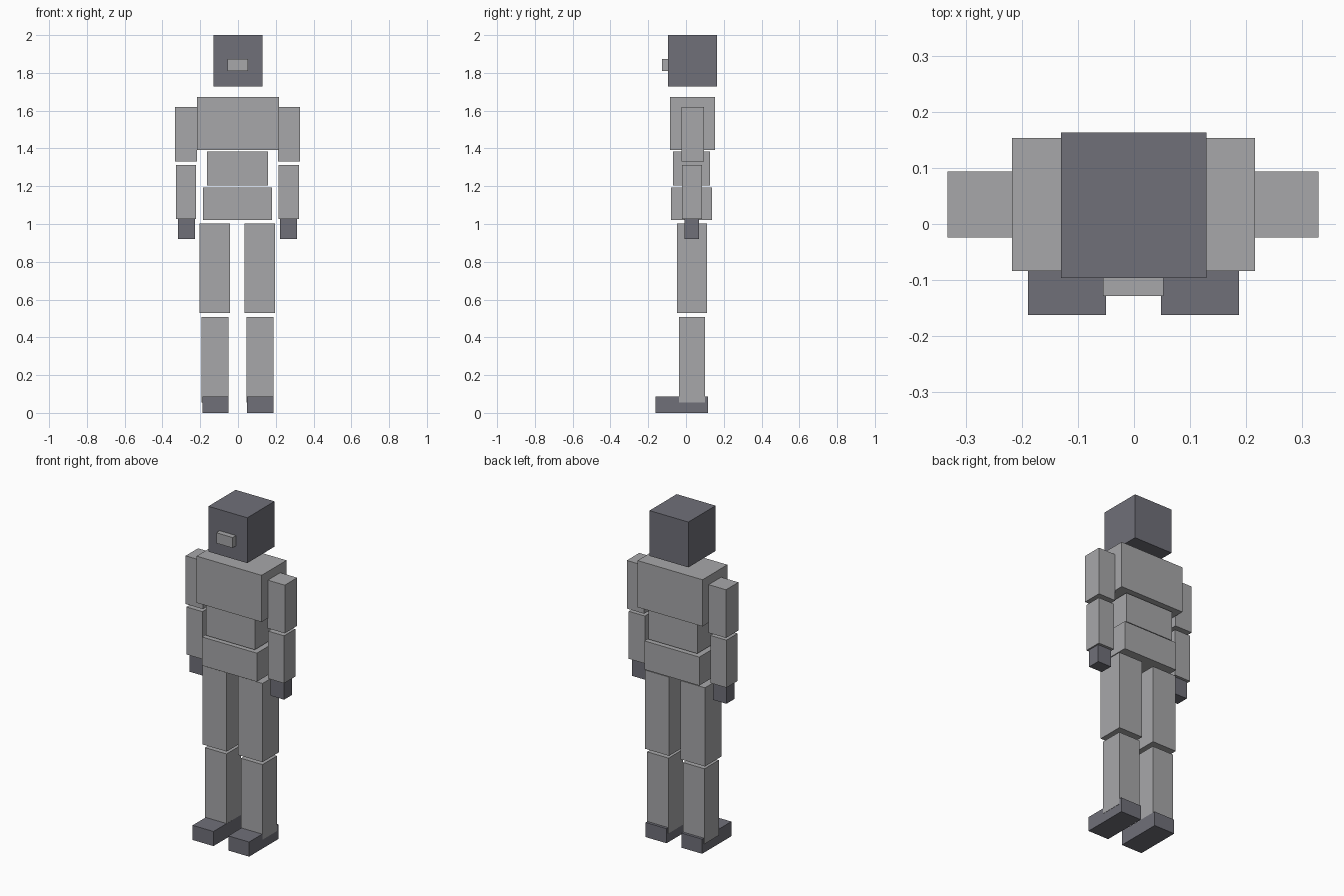
import bpy

if "Cube" in bpy.data.objects:
    bpy.data.objects.remove(bpy.data.objects["Cube"])


def material(name, rgb):
    m = bpy.data.materials.new(name)
    m.diffuse_color = (*rgb, 1.0)
    m.use_nodes = True
    m.node_tree.nodes["Principled BSDF"].inputs["Base Color"].default_value = m.diffuse_color
    return m


LIGHT = material("light_grey", (0.39, 0.39, 0.40))
DARK = material("dark_slate", (0.16, 0.16, 0.19))


def block(name, x, y, z, mat):
    """Box spanning the given (min, max) range on each axis."""
    spans = (x, y, z)
    bpy.ops.mesh.primitive_cube_add(size=1, location=[(a + b) / 2 for a, b in spans])
    ob = bpy.context.object
    ob.name = name
    ob.scale = [b - a for a, b in spans]
    bpy.ops.object.transform_apply(location=False, rotation=False, scale=True)
    ob.data.materials.append(mat)
    return ob


# Head and face block
block("head", (-0.13, 0.129), (-0.096, 0.163), (1.727, 2.0), DARK)
block("face_block", (-0.055, 0.053), (-0.128, -0.09), (1.81, 1.873), LIGHT)

# Torso
block("chest", (-0.217, 0.216), (-0.084, 0.153), (1.391, 1.672), LIGHT)
block("abdomen", (-0.164, 0.160), (-0.069, 0.127), (1.203, 1.383), LIGHT)
block("pelvis", (-0.185, 0.181), (-0.079, 0.138), (1.02, 1.192), LIGHT)

# Limbs: name, centre x on the left and right, width, depth range, height range, colour
LIMBS = [
    ("upper_arm", -0.2745, 0.2705, 0.116, (-0.024, 0.094), (1.33, 1.62), LIGHT),
    ("forearm", -0.2755, 0.2685, 0.107, (-0.021, 0.085), (1.026, 1.312), LIGHT),
    ("hand", -0.273, 0.268, 0.09, (-0.008, 0.069), (0.92, 1.026), DARK),
    ("thigh", -0.123, 0.116, 0.162, (-0.048, 0.111), (0.528, 1.002), LIGHT),
    ("shin", -0.122, 0.1175, 0.143, (-0.037, 0.10), (0.054, 0.507), LIGHT),
    ("foot", -0.1195, 0.118, 0.139, (-0.162, 0.116), (0.0, 0.088), DARK),
]
for name, left, right, width, y, z, mat in LIMBS:
    for side, cx in (("left", left), ("right", right)):
        block(f"{name}_{side}", (cx - width / 2, cx + width / 2), y, z, mat)
